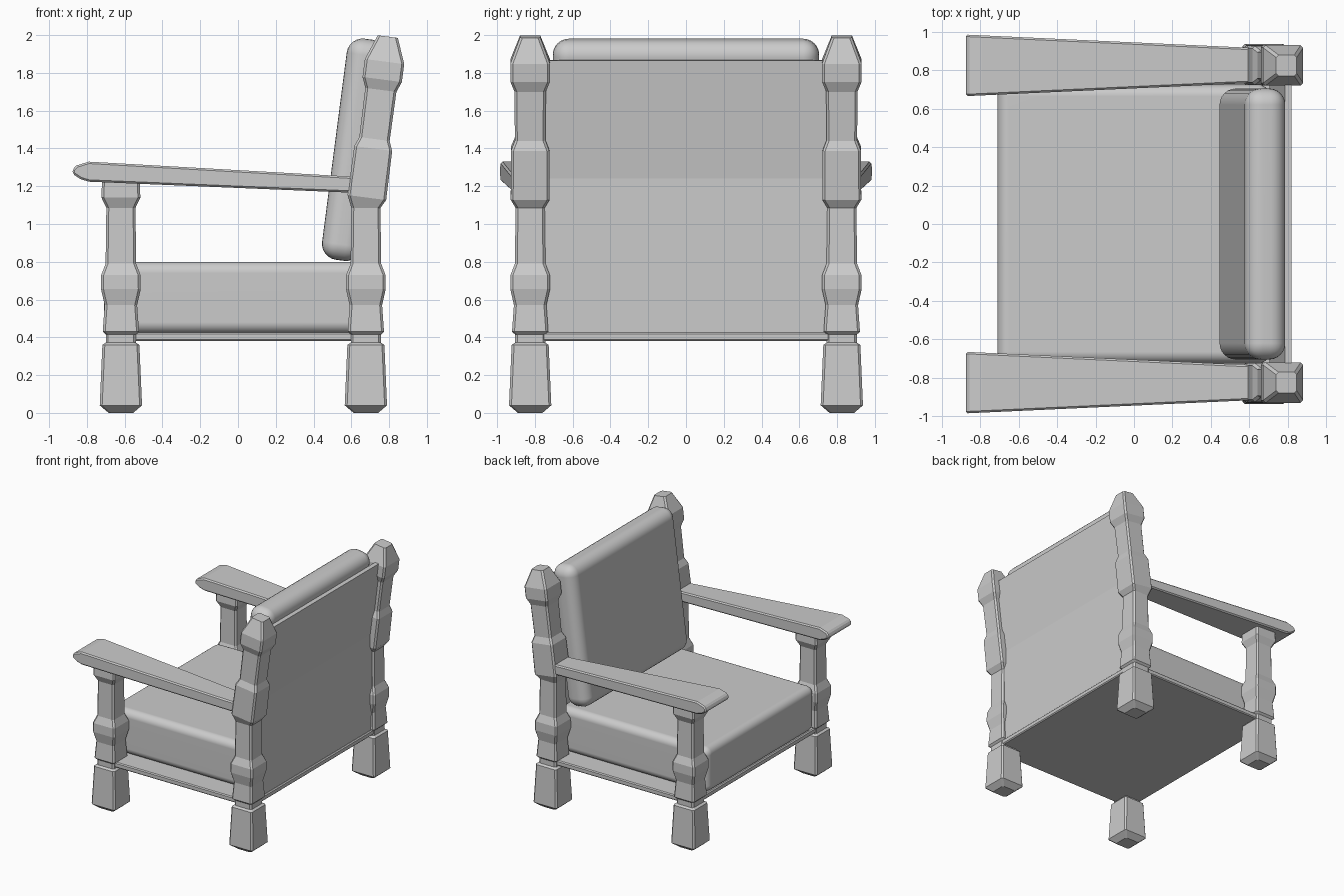
import bpy, bmesh, math
from mathutils import Vector, Matrix

if "Cube" in bpy.data.objects:
    bpy.data.objects.remove(bpy.data.objects["Cube"])

LEAN = math.atan(0.13)      # backward lean of the upper back
BEND = Vector((0.677, 0, 1.10))


def finish(name, bm):
    bmesh.ops.recalc_face_normals(bm, faces=bm.faces)
    me = bpy.data.meshes.new(name)
    bm.to_mesh(me)
    bm.free()
    ob = bpy.data.objects.new(name, me)
    bpy.context.collection.objects.link(ob)
    return ob


def bevel(ob, width, segments=1):
    m = ob.modifiers.new("bevel", 'BEVEL')
    m.width = width
    m.segments = segments
    m.limit_method = 'ANGLE'
    m.angle_limit = math.radians(40)


def post(name, x, y, rings, leaning=()):
    """Square post with chamfered corners, lofted through (height, half width) rings."""
    bm = bmesh.new()
    loops = []
    lean = Matrix.Rotation(LEAN, 3, 'Y')
    for i, (z, h) in enumerate(list(rings) + list(leaning)):
        c = 0.013
        pts = [(h, h - c), (h - c, h), (c - h, h), (-h, h - c),
               (-h, c - h), (c - h, -h), (h - c, -h), (h, c - h)]
        loop = []
        for px, py in pts:
            if i >= len(rings):
                along = z - BEND.z
                p = Vector((BEND.x + 0.13 * along, y, z)) + lean @ Vector((px, py, 0))
            else:
                p = Vector((x + px, y + py, z))
            loop.append(bm.verts.new(p))
        loops.append(loop)
    for a, b in zip(loops, loops[1:]):
        for k in range(8):
            n = (k + 1) % 8
            bm.faces.new((a[k], a[n], b[n], b[k]))
    bm.faces.new(loops[0])
    bm.faces.new(loops[-1])
    return finish(name, bm)


def prism(name, profile, span):
    """Side profile (x, z) stretched along y; span(x) gives the (low, high) y."""
    bm = bmesh.new()
    sides = [[bm.verts.new((x, span(x)[s], z)) for x, z in profile] for s in (0, 1)]
    n = len(profile)
    for k in range(n):
        j = (k + 1) % n
        bm.faces.new((sides[0][k], sides[0][j], sides[1][j], sides[1][k]))
    bm.faces.new(sides[0])
    bm.faces.new(sides[1])
    return finish(name, bm)


def cushion(name, center, size, radius, tilt=0.0):
    bm = bmesh.new()
    bmesh.ops.create_cube(bm, size=1)
    bmesh.ops.scale(bm, vec=size, verts=bm.verts)
    ob = finish(name, bm)
    ob.location = center
    ob.rotation_euler = (0, tilt, 0)
    bevel(ob, radius, 6)
    ob.data.shade_smooth()
    wn = ob.modifiers.new("normals", 'WEIGHTED_NORMAL')
    wn.keep_sharp = True
    return ob


# turned-style square posts: foot, neck, bulge, shaft, head
foot = [(0, .065), (.04, .112), (.36, .098), (.372, .08), (.415, .08),
        (.43, .096), (.57, .086), (.655, .105), (.73, .104), (.79, .081), (1.085, .077)]
front_head = [(1.14, .103), (1.23, .100)]
back_head = [(1.14, .103), (1.40, .101), (1.45, .081), (1.71, .083),
             (1.765, .105), (1.86, .105), (1.992, .054)]

# armrests taper towards the back
arm_profile = [(-.875, 1.265), (-.875, 1.29), (-.855, 1.31), (-.79, 1.33), (.62, 1.25),
               (.62, 1.165), (-.79, 1.224), (-.835, 1.238)]

for side, label in ((-1, "right"), (1, "left")):
    y = 0.825 * side
    post("front_post_" + label, -0.62, y, foot + front_head)
    post("back_post_" + label, 0.677, y, foot, back_head)

    def span(x, y=y):
        half = 0.160 - 0.068 * (x + 0.875) / 1.475
        return y - half, y + half
    bevel(prism("armrest_" + label, arm_profile, span), 0.01)

# base plate under the seat
plate = prism("seat_base", [(-.697, .38), (.752, .38), (.752, .425), (-.697, .425)],
              lambda x: (-.885, .885))
bevel(plate, 0.008)

# bent back panel
prism("back_panel", [(.74, .415), (.74, 1.24), (.82, 1.865), (.785, 1.868),
                     (.705, 1.24), (.705, .415)], lambda x: (-.755, .755))

# cushions
cushion("seat_cushion", (-0.002, 0, 0.61), (1.416, 1.45, 0.38), 0.06)
cushion("back_cushion", (0.616, 0, 1.393), (0.213, 1.41, 1.18), 0.085, LEAN)
